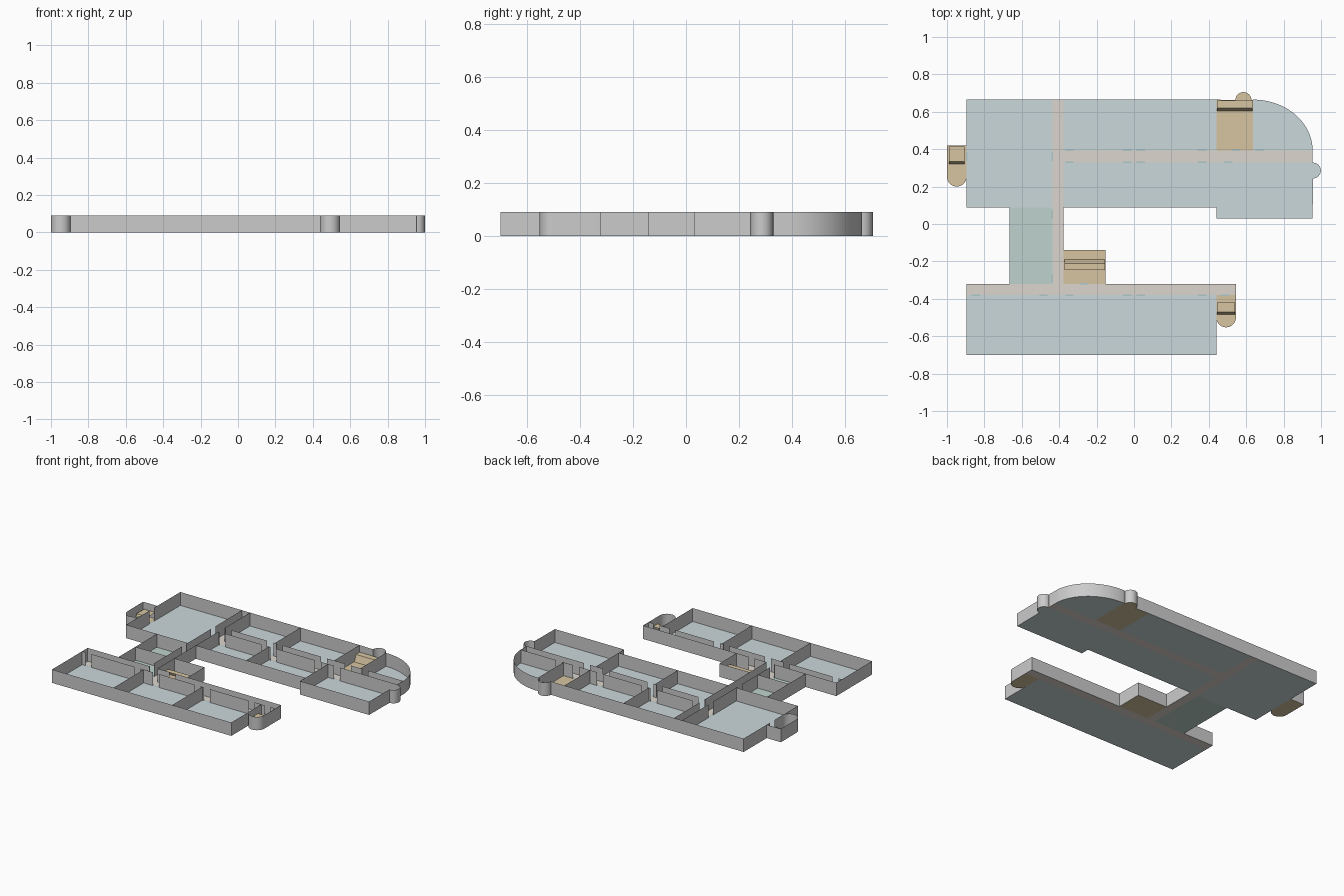
import bpy, bmesh, math

if "Cube" in bpy.data.objects:
    bpy.data.objects.remove(bpy.data.objects["Cube"])

H = 0.09        # wall height
DOOR = 0.045    # door opening width


def material(name, rgb):
    m = bpy.data.materials.new(name)
    m.diffuse_color = (*rgb, 1)
    m.use_nodes = True
    m.node_tree.nodes["Principled BSDF"].inputs["Base Color"].default_value = m.diffuse_color
    return m


ROOM = material("room_floor", (0.60, 0.69, 0.71))
HALL = material("corridor_floor", (0.72, 0.67, 0.61))
STAIR = material("stair_floor", (0.68, 0.56, 0.36))
SERVICE = material("service_floor", (0.52, 0.65, 0.61))
SILL = material("threshold", (0.42, 0.58, 0.60))


def build(name, polys, mat=None, smooth=False):
    bm = bmesh.new()
    for poly in polys:
        bm.faces.new([bm.verts.new(p) for p in poly])
    bmesh.ops.remove_doubles(bm, verts=bm.verts, dist=1e-5)
    me = bpy.data.meshes.new(name)
    bm.to_mesh(me)
    bm.free()
    ob = bpy.data.objects.new(name, me)
    bpy.context.collection.objects.link(ob)
    if mat:
        me.materials.append(mat)
    if smooth:
        bpy.context.view_layer.objects.active = ob
        ob.select_set(True)
        bpy.ops.object.shade_smooth_by_angle(angle=math.radians(30))
        ob.select_set(False)
    return ob


def arc(cx, cy, rx, ry, a0, a1, n=20):
    return [(cx + rx * math.cos(math.radians(a0 + (a1 - a0) * i / n)),
             cy + ry * math.sin(math.radians(a0 + (a1 - a0) * i / n))) for i in range(n + 1)]


def floor(name, pts, mat, z=0.0):
    return build(name, [[(x, y, z) for x, y in pts]], mat)


def rect(x0, x1, y0, y1):
    return [(x0, y0), (x1, y0), (x1, y1), (x0, y1)]


def wall(name, pts):
    build(name, [[(*a, 0), (*b, 0), (*b, H), (*a, H)] for a, b in zip(pts, pts[1:])], smooth=True)


def door_wall(name, axis, at, start, end, doors):
    """Straight wall along axis with door openings and a threshold in each."""
    pt = (lambda t, o=0: (t, at + o)) if axis == "x" else (lambda t, o=0: (at + o, t))
    cuts = [start]
    for d in sorted(doors):
        cuts += [d - DOOR / 2, d + DOOR / 2]
    cuts.append(end)
    build(name, [[(*pt(a), 0), (*pt(b), 0), (*pt(b), H), (*pt(a), H)]
                 for a, b in zip(cuts[::2], cuts[1::2])])
    build(name + "_thresholds",
          [[(*pt(a, -.004), .002), (*pt(b, -.004), .002), (*pt(b, .004), .002), (*pt(a, .004), .002)]
           for a, b in zip(cuts[1:-1:2], cuts[2:-1:2])], SILL)


def flight(name, x0, x1, foot, head, end):
    """Steep stair flight rising to a small landing."""
    prof = [(foot, 0), (head, 0.045), (end, 0.045)]
    build(name, [[(x0, a, z), (x1, a, z), (x1, b, w), (x0, b, w)]
                 for (a, z), (b, w) in zip(prof, prof[1:])], STAIR)


# Grid lines of the plan
W, A, B, C, E = -0.895, -0.436, -0.376, 0.44, 0.955
N, U, L, S = 0.665, 0.393, 0.33, 0.088
P, Q, R = -0.32, -0.38, -0.70
M, K, T, X = -0.666, -0.14, 0.637, 0.545

# Curved outlines
quarter = arc(T, U, E - T, N - U, 90, 0, 32)
north_bay = arc(0.585, 0.662, 0.043, 0.043, 0, 180)
east_bay = arc(0.957, 0.286, 0.042, 0.042, -90, 90)
west_end = arc(-0.9475, 0.253, 0.0525, 0.0525, 180, 360)
south_end = arc(0.4925, -0.50, 0.0525, 0.0525, 180, 360)

# Floors
for name, r in {
    "hall_room": (W, A, S, N), "north_room_1": (B, 0, U, N), "north_room_2": (0, C, U, N),
    "middle_room_1": (B, 0, S, L), "middle_room_2": (0, C, S, L),
    "south_room_1": (W, A, R, Q), "south_room_2": (A, 0, R, Q), "south_room_3": (0, C, R, Q),
}.items():
    floor(name + "_floor", rect(*r), ROOM)
floor("rounded_room_floor", [(T, U)] + quarter, ROOM)
floor("east_room_floor", [(C, L), (C, 0.03), (E, 0.03)] + east_bay + [(E, L)], ROOM)
floor("service_room_north_floor", rect(M, A, K, S), SERVICE)
floor("service_room_south_floor", rect(M, A, P, K), SERVICE)
floor("link_corridor_floor", rect(A, B, P, N), HALL)
floor("north_corridor_floor", rect(B, E, L, U), HALL)
floor("south_corridor_floor", rect(W, X, Q, P), HALL)
floor("north_stair_floor", [(C, U), (T, U), (T, N)] + north_bay + [(C, N)], STAIR)
floor("west_stair_floor", [(W, 0.42), (-1, 0.42)] + west_end, STAIR)
floor("south_stair_floor", [(X, Q), (C, Q)] + south_end, STAIR)
floor("middle_stair_floor", rect(B, -0.152, P, K), STAIR)

# Outer walls
wall("north_wing_outer_wall", [(W, N), (C, N)] + north_bay[::-1] + [(T, N)] + quarter + [(E, L)]
     + east_bay[::-1] + [(E, 0.03), (C, 0.03), (C, S), (B, S)])
wall("hall_room_outer_wall", [(W, N), (W, 0.42), (-1, 0.42)] + west_end + [(W, 0.26)])
wall("hall_room_south_wall", [(W, 0.253), (W, S), (A, S)])
wall("service_outer_wall", [(M, S), (M, P)])
wall("service_partition", [(M, K), (A, K)])
wall("middle_stair_wall", [(B, K), (-0.152, K), (-0.152, P)])
wall("link_corridor_east_wall", [(B, S), (B, P)])
wall("south_wing_outer_wall", [(A, P), (W, P), (W, R), (C, R), (C, Q)] + south_end + [(X, P), (-0.152, P)])

# Walls with doors
row = [-0.345, -0.035, 0.035, 0.366]
door_wall("north_corridor_upper_wall", "x", U, B, E, row + [0.543, 0.67])
door_wall("north_corridor_lower_wall", "x", L, B, E, row + [0.505])
door_wall("south_corridor_wall", "x", Q, W, X, row + [-0.847, -0.484, 0.485])
door_wall("middle_stair_door_wall", "x", P, B, -0.152, [-0.265])
door_wall("link_corridor_west_wall", "y", A, P, N, [-0.292, 0.05, 0.36])
door_wall("west_stair_door_wall", "y", W, 0.253, 0.42, [0.36])

# Room partitions
for name, x, y0, y1 in [
    ("north_corridor_end", B, U, N), ("north_partition_1", 0, U, N), ("north_partition_2", C, U, N),
    ("north_partition_3", T, U, N), ("middle_partition_1", B, S, L), ("middle_partition_2", 0, S, L),
    ("middle_partition_3", C, S, L), ("south_partition_1", A, R, Q), ("south_partition_2", 0, R, Q),
]:
    wall(name, [(x, y0), (x, y1)])

# Stair flights
flight("north_stair_flight", C + .004, T - .004, 0.605, 0.62, 0.66)
flight("middle_stair_flight", B + .004, -0.156, -0.19, -0.21, -0.245)
flight("south_stair_flight", C + .004, X - .004, -0.483, -0.47, -0.42)
flight("west_stair_flight", -0.99, -0.905, 0.32, 0.335, 0.415)
